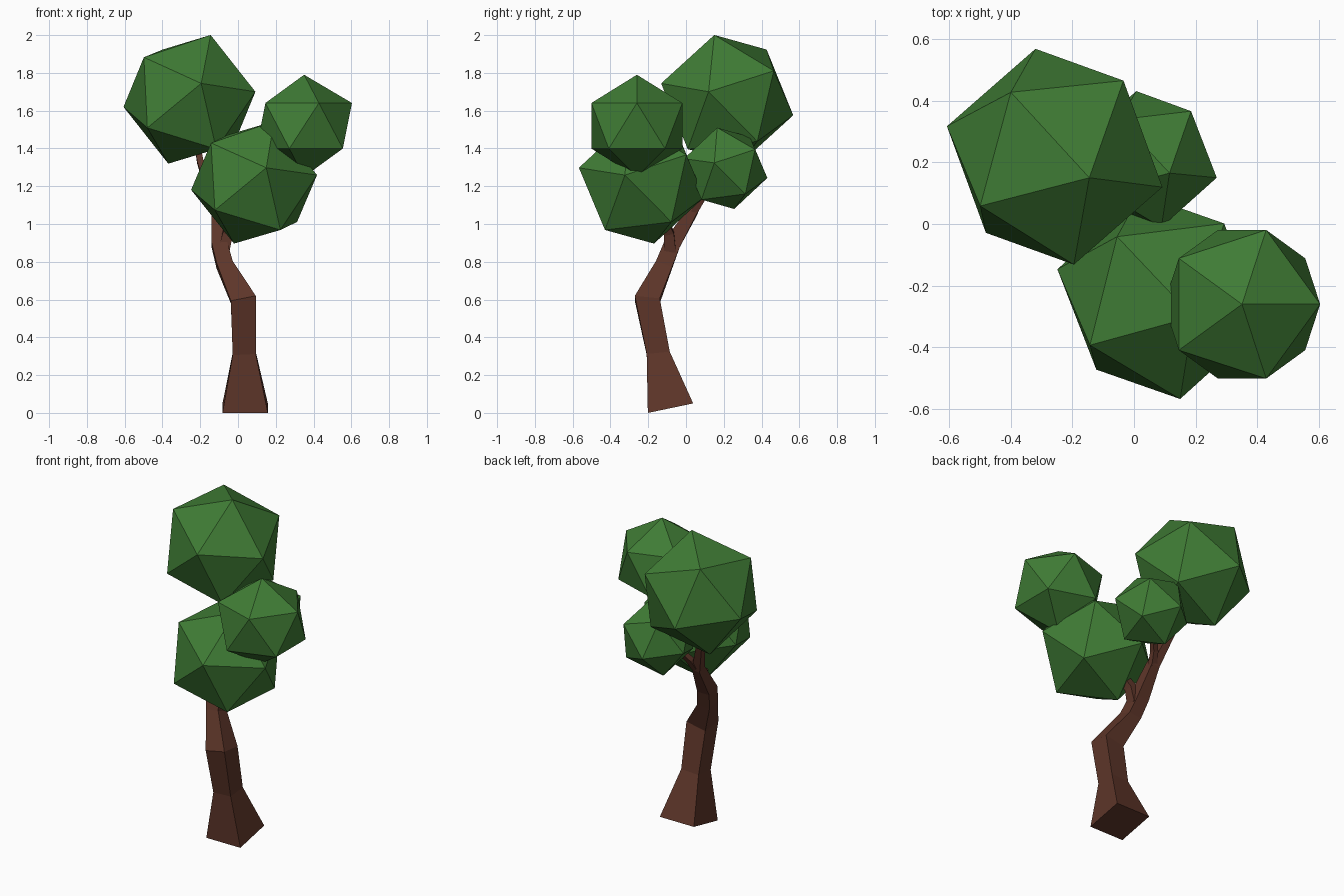
import bpy, bmesh
from mathutils import Vector, Matrix

if "Cube" in bpy.data.objects:
    bpy.data.objects.remove(bpy.data.objects["Cube"])


def material(name, rgb):
    m = bpy.data.materials.new(name)
    m.diffuse_color = (*rgb, 1)
    m.use_nodes = True
    m.node_tree.nodes["Principled BSDF"].inputs["Base Color"].default_value = m.diffuse_color
    return m


LEAF = material("leaf_green", (0.05, 0.2, 0.035))
BARK = material("bark_brown", (0.11, 0.036, 0.022))


def finish(bm, name, mat):
    bmesh.ops.recalc_face_normals(bm, faces=bm.faces)
    me = bpy.data.meshes.new(name)
    bm.to_mesh(me)
    bm.free()
    me.materials.append(mat)
    ob = bpy.data.objects.new(name, me)
    bpy.context.collection.objects.link(ob)
    return ob


def foliage(name, centre, size, pole, ring):
    """Icosahedron with one corner along pole and a neighbouring corner towards ring."""
    z = Vector(pole).normalized()
    y = z.cross(Vector(ring)).normalized()
    x = y.cross(z)
    turn = Matrix((x, y, z)).transposed().to_4x4()
    bm = bmesh.new()
    bmesh.ops.create_icosphere(bm, subdivisions=1, radius=1)
    bm.transform(Matrix.Translation(centre) @ turn @ Matrix.Diagonal((*size, 1)))
    return finish(bm, name, LEAF)


def limb(name, rings):
    """Square tube; each ring is x, y, z, half width, slope along x, slope along y."""
    bm = bmesh.new()
    loops = []
    for cx, cy, cz, h, sx, sy in rings:
        loops.append([bm.verts.new((cx + h * i, cy + h * j, cz + h * (i * sx + j * sy)))
                      for i, j in ((-1, -1), (1, -1), (1, 1), (-1, 1))])
    for a, b in zip(loops, loops[1:]):
        for k in range(4):
            n = (k + 1) % 4
            bm.faces.new((a[k], a[n], b[n], b[k]))
    bm.faces.new(loops[0])
    bm.faces.new(loops[-1])
    return finish(bm, name, BARK)


# Trunk continuing into the long branch under the highest crown
limb("trunk", [
    (0.038, -0.082, 0.025, 0.12, 0, 0.21),
    (0.033, -0.147, 0.315, 0.061, 0.05, 0.1),
    (0.028, -0.205, 0.60, 0.066, 0.2, -0.1),
    (-0.071, -0.116, 0.785, 0.043, 0.1, -0.35),
    (-0.098, -0.075, 0.89, 0.042, 0, -0.3),
    (-0.112, 0.035, 1.07, 0.027, 0.2, -0.4),
    (-0.20, 0.13, 1.33, 0.016, 0.3, -0.4),
    (-0.24, 0.20, 1.56, 0.012, 0, 0),
])

# Side branches
limb("front_branch", [
    (-0.078, -0.085, 0.85, 0.032, 0, 0),
    (-0.055, -0.09, 0.95, 0.026, -0.3, 0.2),
    (0.02, -0.16, 1.10, 0.02, -0.3, 0.3),
])
limb("back_branch", [
    (-0.11, 0.03, 1.04, 0.02, 0, 0),
    (-0.085, 0.08, 1.13, 0.017, -0.3, -0.3),
    (0.0, 0.17, 1.26, 0.013, -0.3, -0.3),
])

# Crowns
foliage("high_crown", (-0.257, 0.218, 1.66), (0.365,) * 3,
        (0.112, -0.068, 0.34), (0.347, -0.098, 0.04))
foliage("right_crown", (0.35, -0.26, 1.52), (0.283, 0.283, 0.27),
        (0, 0, 1), (1, 0, 0))
foliage("front_crown", (0.085, -0.235, 1.22), (0.347,) * 3,
        (0.105, -0.065, 0.32), (0.065, -0.33, 0.08))
foliage("back_crown", (0.048, 0.21, 1.295), (0.23,) * 3,
        (0.067, -0.045, 0.215), (0.222, -0.06, 0.025))
